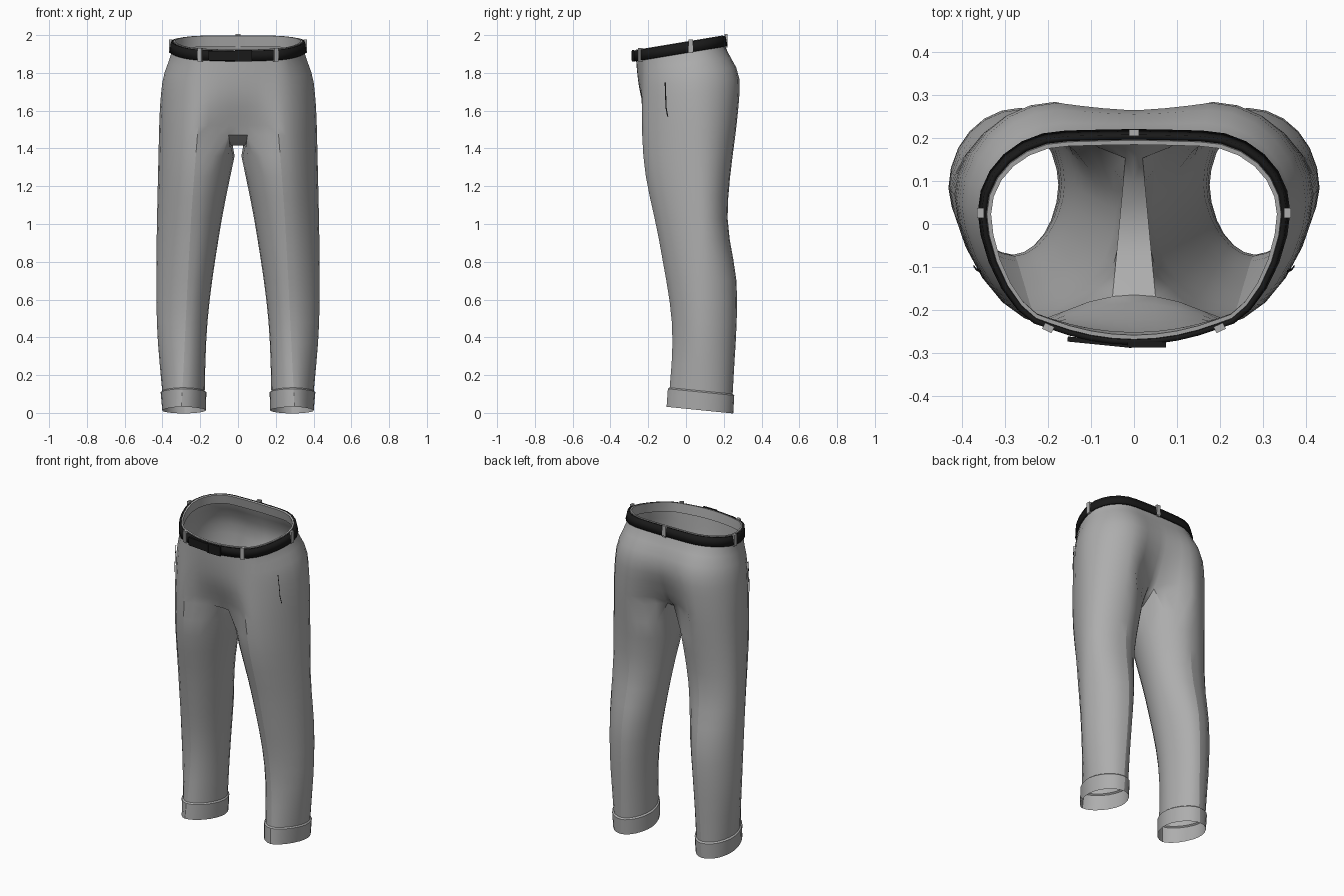
import bpy, bmesh, math
from mathutils import Vector

cube = bpy.data.objects.get("Cube")
if cube:
    bpy.data.objects.remove(cube, do_unlink=True)


def material(name, value):
    mat = bpy.data.materials.new(name)
    mat.use_nodes = True
    colour = (value, value, value, 1)
    mat.diffuse_color = colour
    mat.node_tree.nodes["Principled BSDF"].inputs["Base Color"].default_value = colour
    return mat


fabric = material("grey fabric", .42)
leather = material("black leather", .01)

# Key points (height, position) of the left half's outline, joined smoothly
front_x = [(0, .3), (1, .25), (1.7, .2), (2, .2)]
front_y = [(0, -.095), (.45, -.073), (.9, -.14), (1.35, -.225), (2, -.23)]
outer_x = [(0, .39), (.5, .43), (1.4, .42), (1.75, .4), (1.91, .35), (2, .34)]
outer_y = [(0, .09), (1.4, .07), (2, .02)]
back_x = [(0, .285), (1.1, .24), (2, .15)]
back_y = [(0, .24), (.65, .27), (1.05, .22), (1.7, .285), (1.8, .265), (1.9, .207), (2, .185)]
inner_x = [(0, .18), (.5, .16), (1, .09), (1.4, .01)]
inner_y = [(0, .09), (.6, .09), (1.4, .02)]
middle_front = [(1.47, -.165), (1.7, -.24), (2, -.272)]
middle_back = [(1.47, .15), (1.7, .26), (1.8, .255), (1.9, .21), (2, .188)]

CROTCH, WAIST, TILT = 1.47, 1.966, .165


def at(keys, height):
    """Smooth curve through the key points."""
    last = len(keys) - 1
    i = 0
    while i < last - 1 and height > keys[i + 1][0]:
        i += 1

    def slope(k):
        before, after = keys[max(k - 1, 0)], keys[min(k + 1, last)]
        return (after[1] - before[1]) / (after[0] - before[0])

    (low, start), (high, end) = keys[i], keys[i + 1]
    span = high - low
    t = (height - low) / span
    ease = t * t * (3 - 2 * t)
    bend = t * (1 - t) * span * ((1 - t) * slope(i) - t * slope(i + 1))
    return start + (end - start) * ease + bend


def quarter(tip, side, power, steps=6):
    """Rounded corner from a front or back extreme to a side extreme."""
    points = []
    for i in range(steps + 1):
        angle = math.pi / 2 * i / steps
        s, c = abs(math.sin(angle)) ** power, abs(math.cos(angle)) ** power
        points.append((tip[0] + (side[0] - tip[0]) * s, side[1] + (tip[1] - side[1]) * c))
    return points


def corners(z, grow):
    return ((at(front_x, z), at(front_y, z) - grow),
            (at(outer_x, z) + grow, at(outer_y, z)),
            (at(back_x, z), at(back_y, z) + grow))


def outer_side(z, grow):
    front, outer, back = corners(z, grow)
    return quarter(front, outer, 1.2) + quarter(back, outer, 1)[-2::-1]


def lift(points, z, slope):
    return [Vector((x, y, z + slope * y)) for x, y in points]


def panel(tip, middle, gap, power):
    """Flat run from beside the middle seam towards a crease."""
    points = []
    for i in range(3):
        x = gap + (tip[0] - gap) * i / 3
        points.append((x, middle + (tip[1] - middle) * (x / tip[0]) ** power))
    return points


def hip_arc(z, slope, grow=0):
    """Half outline from front middle, round the side, to back middle."""
    front, outer, back = corners(z, grow)
    first, final = at(middle_front, z) - grow, at(middle_back, z) + grow
    points = [(0, first)] + panel(front, first, .05, 2) + outer_side(z, grow)
    points += panel(back, final, .02, 1.5)[::-1] + [(0, final)]
    return lift(points, z, slope)


def leg_ring(z, slope=0, grow=0):
    front, outer, back = corners(z, grow)
    inner = (at(inner_x, z) - grow, at(inner_y, z))
    points = outer_side(z, grow) + quarter(back, inner, 1.1)[1:]
    return lift(points + quarter(front, inner, 1.1)[-2:0:-1], z, slope)


def add(bm, points):
    return [bm.verts.new(p) for p in points]


def bridge(bm, rows, closed=False):
    for a, b in zip(rows, rows[1:]):
        for i in range(0 if closed else 1, len(a)):
            bm.faces.new((a[i - 1], a[i], b[i], b[i - 1]))


def finish(bm, name, mat):
    bmesh.ops.recalc_face_normals(bm, faces=bm.faces)
    side = max(bm.faces, key=lambda f: f.calc_center_median().x)
    if side.normal.x < 0:
        bmesh.ops.reverse_faces(bm, faces=bm.faces)
    mesh = bpy.data.meshes.new(name)
    bm.to_mesh(mesh)
    bm.free()
    mesh.materials.append(mat)
    ob = bpy.data.objects.new(name, mesh)
    bpy.context.collection.objects.link(ob)
    bpy.ops.object.select_all(action="DESELECT")
    ob.select_set(True)
    bpy.context.view_layer.objects.active = ob
    bpy.ops.object.shade_smooth_by_angle(angle=math.radians(40))
    ob.modifiers.new("Mirror", "MIRROR")
    return ob


# Trousers: folded waistband, then hips whose tilt fades towards the crotch
bm = bmesh.new()
arcs = [hip_arc(WAIST - .06, TILT, -.012), hip_arc(WAIST, TILT, -.01), hip_arc(WAIST, TILT)]
for k in range(9):
    fade = 1 - k / 8
    arcs.append(hip_arc(CROTCH + (WAIST - .06 - CROTCH) * fade, TILT * fade ** 1.2))
arcs = [add(bm, arc) for arc in arcs]
hem = arcs[-1]
for k, vert in enumerate(hem[-4:]):
    vert.co.z += .01 * k
bridge(bm, arcs)

# Sagging gusset between the legs
edge = []
for k in range(1, 6):
    p = hem[-2].co.lerp(hem[1].co, k / 6)
    p.z -= .065 * math.sin(math.pi * k / 6)
    edge.append(p)
seam = add(bm, [(0, p.y, p.z) for p in edge])
edge = add(bm, edge)
bridge(bm, [[hem[-2]] + edge + [hem[1]], [hem[-1]] + seam + [hem[0]]])

# Leg, ending in a turned-up cuff
rings = [hem[4:-1] + edge + hem[1:4]]
rings += [add(bm, leg_ring(1.36 - .11 * k)) for k in range(11)]
rings += [add(bm, leg_ring(z, -.1, grow)) for z, grow in ((.125, 0), (.118, .009), (.022, .009))]
bridge(bm, rings, closed=True)

# Pressed creases down the front and lower back of the leg
for a, b in zip(rings, rings[1:]):
    bm.edges.get((a[0], b[0])).smooth = False
    if a[12].co.z < 1.2:
        bm.edges.get((a[12], b[12])).smooth = False
finish(bm, "trousers", fabric)

# Belt
bm = bmesh.new()
bridge(bm, [add(bm, hip_arc(WAIST - drop, TILT, .007)) for drop in (.004, .06)])
thickness = finish(bm, "belt", leather).modifiers.new("Thickness", "SOLIDIFY")
thickness.thickness = .012
thickness.offset = 0


def block(name, centre, size, turn, mat):
    bpy.ops.mesh.primitive_cube_add(size=1, location=centre, rotation=(0, 0, turn))
    ob = bpy.context.object
    ob.name = name
    ob.scale = size
    ob.data.materials.append(mat)


# Belt loops at front, sides and back
outline = hip_arc(WAIST - .03, TILT, .012)
for label, i, turn in (("front", 4, .45), ("side", 10, math.pi / 2), ("back", -1, 0)):
    for side in ((1,) if label == "back" else (1, -1)):
        x, y, z = outline[i]
        block(label + "_belt_loop", (x * side, y, z), (.024, .016, .072), turn * side, fabric)

# Buckle and loose belt end
x, y, z = outline[0]
block("buckle", (.03, y - .003, z), (.09, .012, .06), 0, leather)
block("belt_end", (-.08, y + .003, z), (.15, .012, .05), -.1, leather)

# Pocket slits: thin strips lying on the hips
bm = bmesh.new()
rows = []
for k in range(5):
    z = 1.57 + .045 * k
    front, outer, back = corners(z, .003)
    curve = lift(quarter(front, outer, 1.2, steps=60), z, 0)
    spot = min(curve, key=lambda p: abs(p.y + .1 + .003 * k))
    rows.append(add(bm, [spot + Vector((.003, d, 0)) for d in (-.003, .003)]))
bridge(bm, rows)
finish(bm, "pocket_slit", leather)
